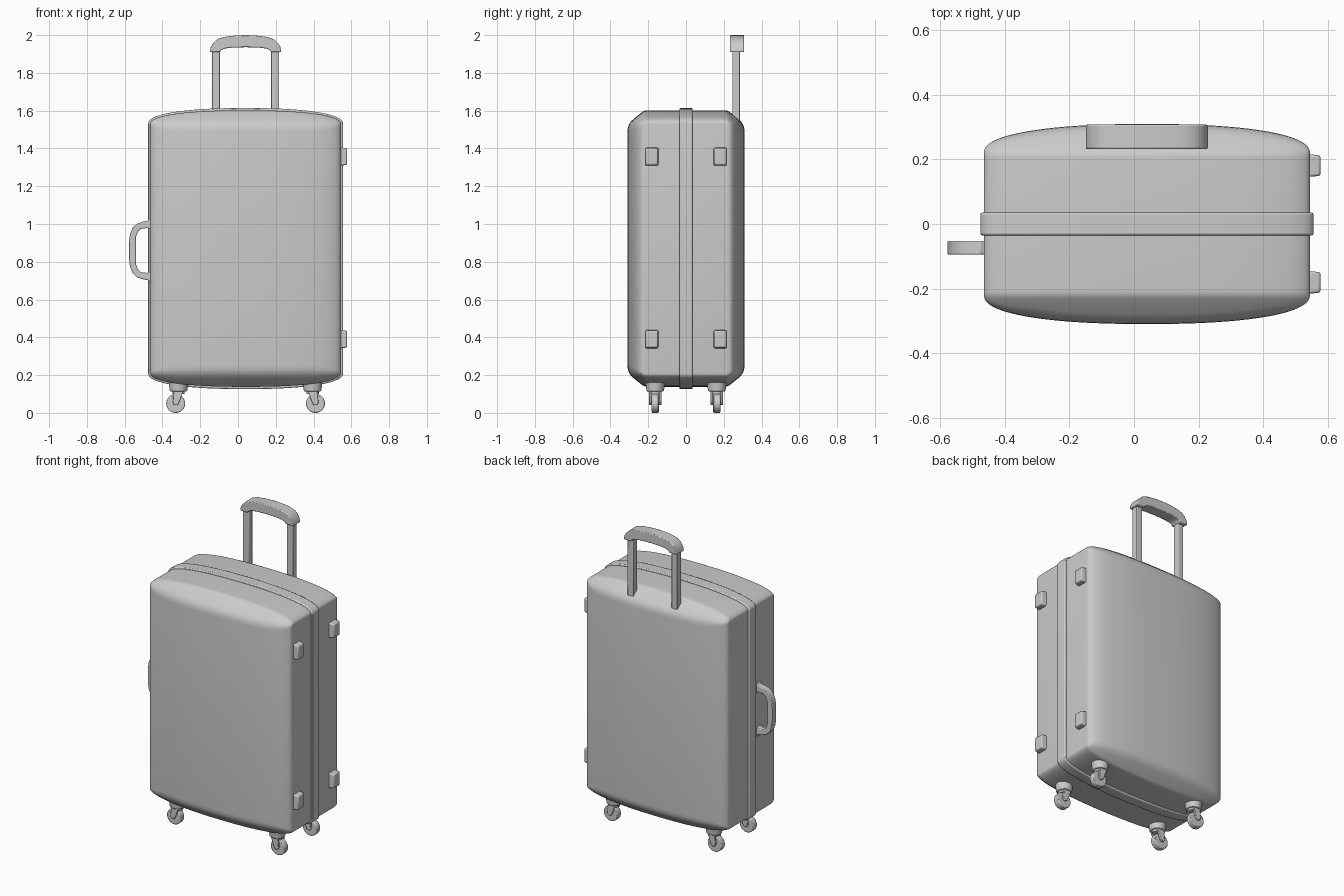
import bpy, bmesh, math
from mathutils import Vector

if "Cube" in bpy.data.objects:
    bpy.data.objects.remove(bpy.data.objects["Cube"])

CX, CZ = 0.04, 0.87          # centre of the shell in x and z
HX, HZ = 0.505, 0.66         # half width, half height of the straight sides


def finish(bm, name, bevel=0, segments=2):
    bmesh.ops.remove_doubles(bm, verts=bm.verts, dist=1e-5)
    bmesh.ops.recalc_face_normals(bm, faces=bm.faces)
    me = bpy.data.meshes.new(name)
    bm.to_mesh(me)
    bm.free()
    ob = bpy.data.objects.new(name, me)
    bpy.context.collection.objects.link(ob)
    if bevel:
        m = ob.modifiers.new("bevel", 'BEVEL')
        m.width, m.segments, m.limit_method = bevel, segments, 'ANGLE'
        m.angle_limit = math.radians(40)
    bpy.ops.object.select_all(action='DESELECT')
    ob.select_set(True)
    bpy.context.view_layer.objects.active = ob
    bpy.ops.object.shade_smooth_by_angle(angle=math.radians(35))
    return ob


def prism(name, pts, y0, y1, bevel=0):
    """Extrude an (x, z) outline along y."""
    bm = bmesh.new()
    a = [bm.verts.new((x, y0, z)) for x, z in pts]
    b = [bm.verts.new((x, y1, z)) for x, z in pts]
    bm.faces.new(a)
    bm.faces.new(b)
    for i in range(len(pts)):
        j = (i + 1) % len(pts)
        bm.faces.new((a[i], a[j], b[j], b[i]))
    return finish(bm, name, bevel)


def box(name, lo, hi, bevel=0, taper=1.0):
    """Box that can taper towards +x."""
    bm = bmesh.new()
    bmesh.ops.create_cube(bm, size=1)
    lo, hi = Vector(lo), Vector(hi)
    for v in bm.verts:
        if v.co.x > 0:
            v.co.y *= taper
            v.co.z *= taper
        v.co = (lo + hi) / 2 + v.co * (hi - lo)
    return finish(bm, name, bevel)


def cylinder(name, centre, r, depth, axis='Z', bevel=0, r2=None):
    bm = bmesh.new()
    bmesh.ops.create_cone(bm, cap_ends=True, segments=32, radius1=r,
                          radius2=r2 or r, depth=depth)
    for v in bm.verts:
        c = v.co.copy()
        if axis == 'Y':
            c = Vector((c.x, c.z, c.y))
        v.co = c + Vector(centre)
    return finish(bm, name, bevel)


def bulge(u, p=2.3):
    return max(0.0, 1 - abs(u) ** p) ** (1 / p)


STEPS = [-math.cos(math.pi * i / 48) for i in range(49)]


def rounded(poly, radii):
    out = []
    n = len(poly)
    for i, p in enumerate(poly):
        q, s = poly[i - 1] - p, poly[(i + 1) % n] - p
        r = min(radii[i], 0.45 * q.length, 0.45 * s.length)
        a, b = p + q.normalized() * r, p + s.normalized() * r
        for k in range(5):
            t = k / 4
            out.append(a * (1 - t) ** 2 + p * 2 * t * (1 - t) + b * t * t)
    return out


# Shell: chamfered cross-section swept across x, bulging at the middle
bm = bmesh.new()
rings = []
for u in STEPS:
    f, g = 0.22 + 0.09 * bulge(u), HZ + 0.072 * bulge(u)
    quarter = [(f, HZ), (0.22, g)]
    poly = quarter + [(-y, z) for y, z in quarter[::-1]]
    poly += [(-y, -z) for y, z in poly]
    pts = rounded([Vector(p) for p in poly],
                  [0.04, 0.015, 0.015, 0.04] * 2)
    rings.append([bm.verts.new((CX + HX * u, p.x, CZ + p.y)) for p in pts])
for a, b in zip(rings, rings[1:]):
    for i in range(len(a)):
        j = (i + 1) % len(a)
        bm.faces.new((a[i], a[j], b[j], b[i]))
bm.faces.new(rings[0])
bm.faces.new(rings[-1])
finish(bm, "suitcase_shell")

# Seam band around the shell
top = [(CX + (HX + 0.011) * u, HZ + 0.084 * bulge(u)) for u in STEPS]
outline = [(x, CZ + z) for x, z in top] + [(x, CZ - z) for x, z in top[::-1]]
prism("seam_band", outline, -0.035, 0.035, 0.006)

# Telescopic handle
for s, side in ((-1, "left"), (1, "right")):
    x = CX + s * 0.157
    box(f"handle_post_{side}", (x - 0.021, 0.245, 1.48),
        (x + 0.021, 0.285, 1.94), 0.004)
half = [(-0.135, 1.91), (-0.19, 1.91), (-0.184, 1.938), (-0.17, 1.96),
        (-0.148, 1.979), (-0.115, 1.99), (-0.06, 1.997), (0, 2.0)]
inner = [(0, 1.936), (-0.07, 1.934), (-0.11, 1.929), (-0.128, 1.921)]
ring = half + [(-x, z) for x, z in half[-2::-1]]
ring += [(-x, z) for x, z in inner[:0:-1]] + inner
prism("handle_grip", [(CX + x, z) for x, z in ring], 0.232, 0.308, 0.005)

# Side carry handle
outer = [(-0.45, 0.18), (-0.466, 0.172), (-0.474, 0.158), (-0.505, 0.152),
         (-0.535, 0.142), (-0.558, 0.12), (-0.572, 0.085), (-0.578, 0.04)]
inner = [(-0.541, 0.04), (-0.539, 0.075), (-0.53, 0.1), (-0.515, 0.114),
         (-0.48, 0.119), (-0.466, 0.112), (-0.45, 0.1)]
ring = outer + [(x, -z) for x, z in outer[::-1]]
ring += [(x, -z) for x, z in inner[::-1]] + inner
prism("carry_handle", [(x, 0.86 + z) for x, z in ring], -0.095, -0.052, 0.004)

# Side feet
for y in (-0.181, 0.181):
    for z in (1.357, 0.39):
        box("side_foot", (0.53, y - 0.036, z - 0.05),
            (0.578, y + 0.036, z + 0.05), 0.007, 0.88)

# Casters: mount, stem, fork cheeks and wheel
for s in (-1, 1):
    for y in (-0.163, 0.163):
        x = CX + s * 0.355
        wx = CX + s * 0.37
        cylinder("caster_mount", (x, y, 0.144), 0.046, 0.06, bevel=0.005, r2=0.053)
        cylinder("caster_stem", (x, y, 0.11), 0.033, 0.02)
        fork = [(x - s * 0.028, 0.12), (x + s * 0.025, 0.12),
                (wx + s * 0.016, 0.055), (wx + s * 0.008, 0.041),
                (wx - s * 0.01, 0.041), (wx - s * 0.018, 0.055)]
        for k in (-1, 1):
            prism("caster_fork", fork, y + k * 0.02, y + k * 0.033, 0.003)
        cylinder("caster_wheel", (wx, y, 0.05), 0.05, 0.038, 'Y', 0.005)
